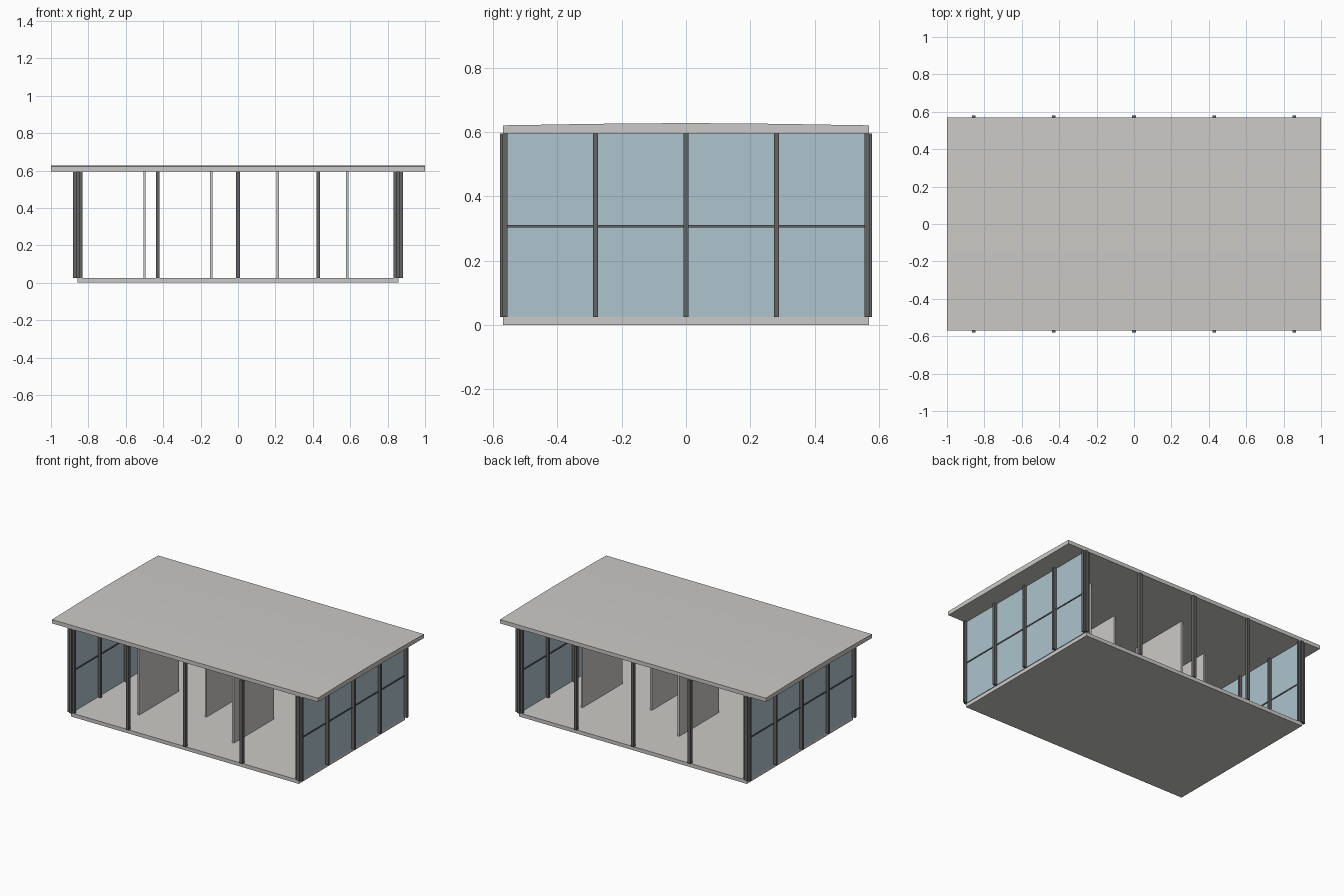
import bpy, bmesh

if "Cube" in bpy.data.objects:
    bpy.data.objects.remove(bpy.data.objects["Cube"])


def material(name, rgb):
    m = bpy.data.materials.new(name)
    m.diffuse_color = (*rgb, 1)
    m.use_nodes = True
    m.node_tree.nodes["Principled BSDF"].inputs["Base Color"].default_value = m.diffuse_color
    return m


CONCRETE = material("pale_concrete", (0.60, 0.59, 0.57))
STEEL = material("dark_steel", (0.125, 0.125, 0.13))
GLASS = material("blue_glass", (0.42, 0.55, 0.61))


def finish(name, bm, mat):
    bmesh.ops.recalc_face_normals(bm, faces=bm.faces)
    me = bpy.data.meshes.new(name)
    bm.to_mesh(me)
    bm.free()
    me.materials.append(mat)
    ob = bpy.data.objects.new(name, me)
    bpy.context.collection.objects.link(ob)
    return ob


def box(name, x, y, z, mat):
    """Box from (min, max) pairs on each axis."""
    bm = bmesh.new()
    bmesh.ops.create_cube(bm, size=1)
    for v in bm.verts:
        for i, (a, b) in enumerate((x, y, z)):
            v.co[i] = a if v.co[i] < 0 else b
    return finish(name, bm, mat)


def around(c, half):
    return (c - half, c + half)


WX, WY = 0.857, 0.57          # building half sizes
Z0, Z1 = 0.025, 0.595         # floor top, roof underside
WALL = (Z0, Z1)

# floor slab
box("floor_slab", (-WX, WX), (-WY, WY), (0, Z0), CONCRETE)

# roof slab with a very shallow crown, extruded along x
profile = [(-WY, Z1), (WY, Z1), (WY, 0.621), (0.44, 0.623), (0.30, 0.6255),
           (0.15, 0.627), (0, 0.628), (-0.15, 0.627), (-0.30, 0.6255),
           (-0.44, 0.623), (-WY, 0.621)]
bm = bmesh.new()
face = bm.faces.new([bm.verts.new((-1, y, z)) for y, z in profile])
ext = bmesh.ops.extrude_face_region(bm, geom=[face])
for g in ext["geom"]:
    if isinstance(g, bmesh.types.BMVert):
        g.co.x = 1
finish("roof_slab", bm, CONCRETE)

# columns along the open front and back
for side, sy in (("front", -1), ("back", 1)):
    for i in range(5):
        x = (i - 2) * WX / 2
        box(f"{side}_column_{i}", around(x, 0.01), around(sy * 0.568, 0.011), WALL, STEEL)

# glazed ends: glass, mullions and a middle rail
for side, sx in (("left", -1), ("right", 1)):
    x = sx * WX
    box(f"{side}_glass", around(x, 0.004), (-0.563, 0.563), WALL, GLASS)
    box(f"{side}_rail", around(x, 0.009), (-0.563, 0.563), around(0.307, 0.004), STEEL)
    for i in range(5):
        y = (i - 2) * 0.2815
        box(f"{side}_mullion_{i}", around(x, 0.025), around(y, 0.0075), WALL, STEEL)

# staggered interior partitions
for i, x in enumerate((-0.5, -0.143, 0.213, 0.585)):
    y = -0.143 if i % 2 == 0 else 0.071
    box(f"partition_{i}", around(x, 0.0065), around(y, 0.214), WALL, CONCRETE)
